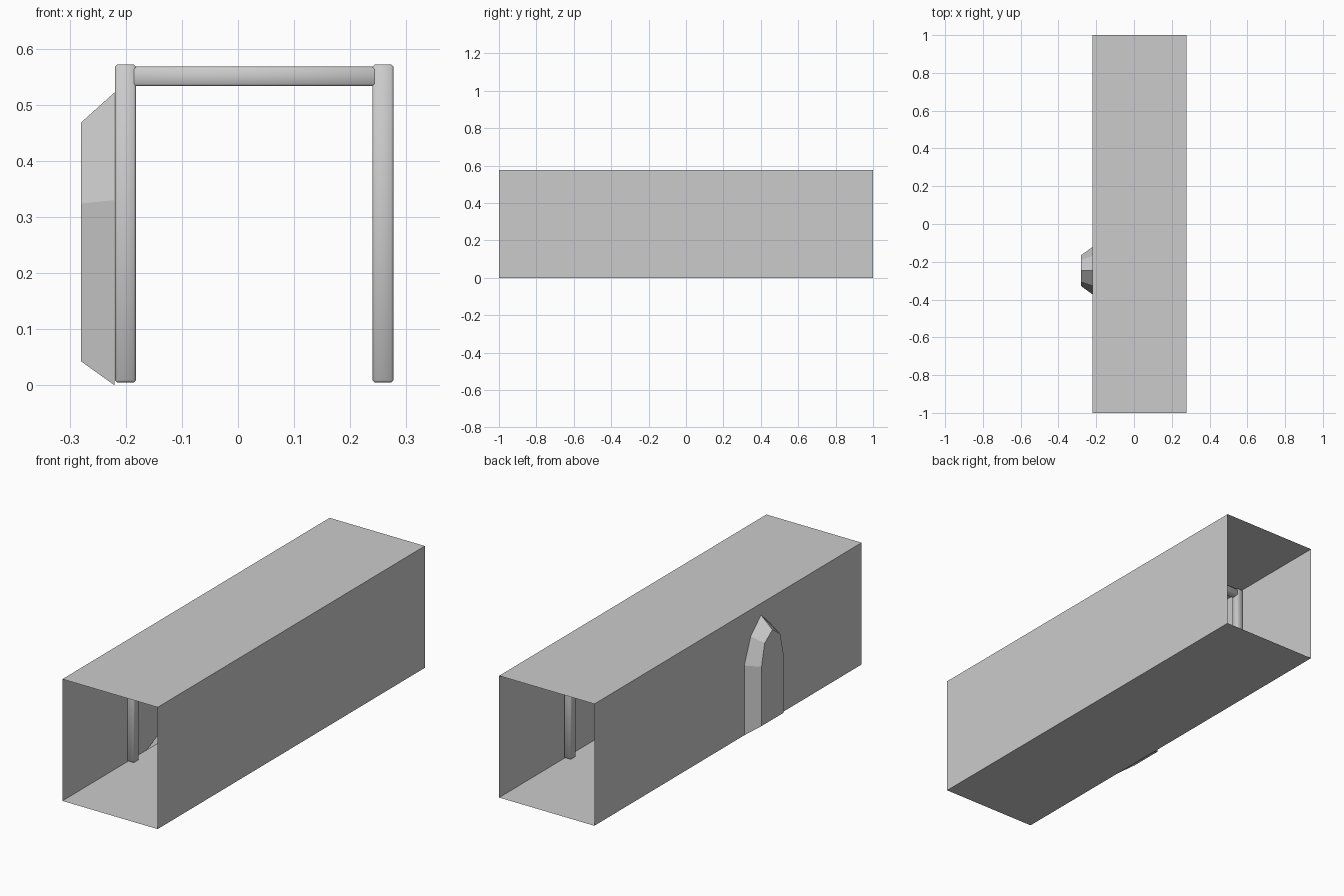
import bpy, bmesh

if "Cube" in bpy.data.objects:
    bpy.data.objects.remove(bpy.data.objects["Cube"])

stone = bpy.data.materials.new("plain_grey")
stone.diffuse_color = (0.6, 0.6, 0.6, 1)
stone.use_nodes = True
stone.node_tree.nodes["Principled BSDF"].inputs["Base Color"].default_value = stone.diffuse_color

X0, X1, H, L = -0.22, 0.279, 0.577, 1.0     # corridor section and half length
NY, NX = -0.247, -0.28                      # niche centre and back plane


def finish(name, bm):
    me = bpy.data.meshes.new(name)
    bm.to_mesh(me)
    bm.free()
    ob = bpy.data.objects.new(name, me)
    me.materials.append(stone)
    bpy.context.collection.objects.link(ob)
    return ob


def face(bm, pts):
    return bm.faces.new([bm.verts.new(p) for p in pts])


def arch(x, half):
    """Pointed arch outline: half = right side from foot up to apex."""
    right = [(x, NY + w, z) for w, z in half]
    left = [(x, NY - w, z) for w, z in half[-2::-1]]
    return right + left


# Pointed arch outlines at the wall and at the niche back
mouth = arch(X0, [(0.125, 0), (0.125, 0.33), (0.077, 0.45), (0, 0.522)])
back = arch(NX, [(0.082, 0.043), (0.082, 0.324), (0.058, 0.427), (0, 0.468)])

# Corridor: floor, ceiling, plain wall, and wall with arched opening
bm = bmesh.new()
face(bm, [(X0, -L, 0), (X0, L, 0), (X1, L, 0), (X1, -L, 0)])
face(bm, [(X0, -L, H), (X1, -L, H), (X1, L, H), (X0, L, H)])
face(bm, [(X1, -L, 0), (X1, L, 0), (X1, L, H), (X1, -L, H)])
wall = face(bm, [(X0, -L, 0), (X0, -L, H), (X0, L, H), (X0, L, 0)] + mouth)
bmesh.ops.triangulate(bm, faces=[wall])
bmesh.ops.remove_doubles(bm, verts=bm.verts, dist=1e-5)
bmesh.ops.recalc_face_normals(bm, faces=bm.faces)
finish("corridor_shell", bm)

# Niche: tapered sides plus flat back
bm = bmesh.new()
n = len(mouth)
for i in range(n):
    j = (i + 1) % n
    face(bm, [mouth[i], mouth[j], back[j], back[i]])
face(bm, back)
bmesh.ops.remove_doubles(bm, verts=bm.verts, dist=1e-5)
bmesh.ops.recalc_face_normals(bm, faces=bm.faces)
finish("wall_niche", bm)


def timber(name, lo, hi):
    """Box with softened edges between two corners."""
    bm = bmesh.new()
    bmesh.ops.create_cube(bm, size=1)
    for v in bm.verts:
        v.co = [(a + b) / 2 + c * (b - a) for a, b, c in zip(lo, hi, v.co)]
    bmesh.ops.bevel(bm, geom=bm.edges[:], offset=0.004, segments=1,
                    affect='EDGES')
    for f in bm.faces:
        f.smooth = True
    return finish(name, bm)


# Support frames: two posts and a cross beam each
for k, y in enumerate((-0.5, 0, 0.5), 1):
    a, b = y - 0.0185, y + 0.0185
    timber(f"left_post_{k}", (-0.219, a, 0.005), (-0.182, b, 0.572))
    timber(f"right_post_{k}", (0.240, a, 0.005), (0.277, b, 0.572))
    timber(f"cross_beam_{k}", (-0.19, a + 0.001, 0.533), (0.248, b - 0.001, 0.568))
